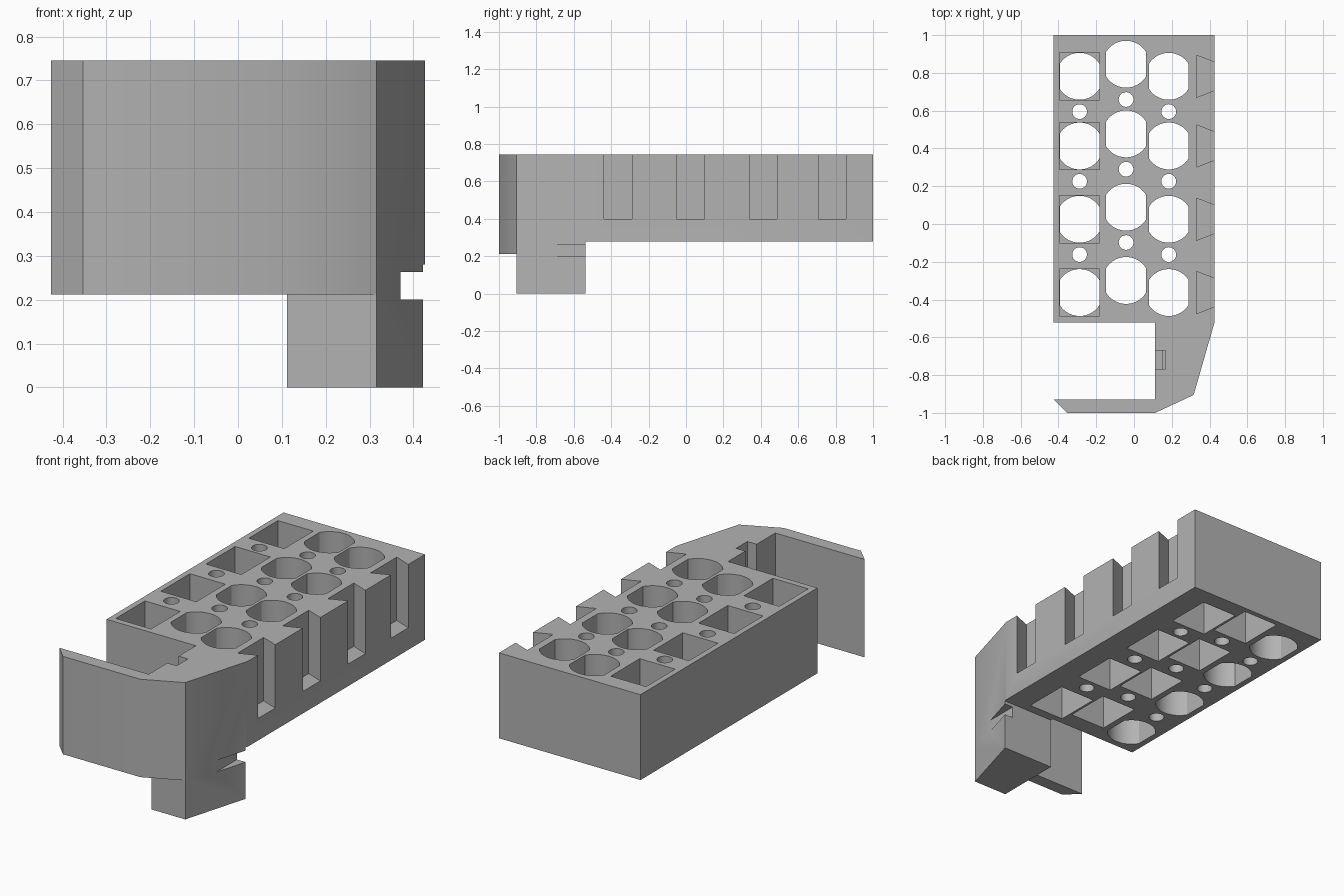
import bpy, bmesh, math

if "Cube" in bpy.data.objects:
    bpy.data.objects.remove(bpy.data.objects["Cube"])

grey = bpy.data.materials.new("grey plastic")
grey.diffuse_color = (0.45, 0.45, 0.45, 1)
grey.use_nodes = True
grey.node_tree.nodes["Principled BSDF"].inputs["Base Color"].default_value = grey.diffuse_color


def prism(name, pts, z0, z1):
    """Extrude a flat outline from z0 up to z1."""
    bm = bmesh.new()
    face = bm.faces.new([bm.verts.new((x, y, z0)) for x, y in pts])
    ext = bmesh.ops.extrude_face_region(bm, geom=[face])
    for v in ext["geom"]:
        if isinstance(v, bmesh.types.BMVert):
            v.co.z = z1
    bmesh.ops.recalc_face_normals(bm, faces=bm.faces)
    me = bpy.data.meshes.new(name)
    bm.to_mesh(me)
    bm.free()
    ob = bpy.data.objects.new(name, me)
    bpy.context.collection.objects.link(ob)
    me.materials.append(grey)
    return ob


def rect(x0, x1, y0, y1):
    return [(x0, y0), (x1, y0), (x1, y1), (x0, y1)]


def disc(cx, cy, r, half=None, n=24):
    """Circle, optionally with its left and right sides cut flat."""
    if half is None:
        return [(cx + r * math.cos(math.tau * i / n), cy + r * math.sin(math.tau * i / n)) for i in range(n)]
    a0 = math.acos(half / r)
    arc = [a0 + (math.pi - 2 * a0) * i / n for i in range(n + 1)]
    return [(cx + r * math.cos(a + s), cy + r * math.sin(a + s)) for s in (0, math.pi) for a in arc]


# Body: block, side arm and hooked front plate in one outline
TOP, BOTTOM = 0.745, 0.28
body = prism("holder_body", [
    (-0.426, 1), (-0.426, -0.522), (0.112, -0.522), (0.112, -0.928), (-0.426, -0.928),
    (-0.354, -1), (0.112, -1), (0.316, -0.905), (0.426, -0.522), (0.426, 1)], 0, TOP)

cutters = []


def cut(pts, z0, z1):
    cutters.append(prism("cutter", pts, z0, z1))


# Space below the block and below the front plate
cut(rect(-1, 1, -0.537, 2), -1, BOTTOM)
cut(rect(-1, 1, -2, -0.905), -1, 0.212)
# Slot in the outer side of the leg
cut(rect(0.37, 1, -0.8, -0.4), 0.2, 0.263)
# Notch on the inner side of the arm, with a step
cut(rect(0.05, 0.15, -0.768, -0.67), 0.3, 1)
cut(rect(0.05, 0.168, -0.767, -0.671), 0.42, 1)

# Pockets: flat-sided round bores, square on one half of the height
ROWS = (0.782, 0.413, 0.025, -0.363)
MID = 0.512
for cx, shift, square_top in ((-0.288, 0, True), (-0.042, 0.064, False), (0.184, 0, False)):
    for i, y in enumerate(ROWS):
        cy = y + shift
        cut(disc(cx, cy, 0.124, 0.105), 0.1, 1)
        sq = rect(cx - 0.1065, cx + 0.1065, cy - 0.125, cy + 0.125)
        if square_top:
            cut(sq, MID, 1)
        else:
            cut(sq, 0.1, MID)
        # Small through holes between the pockets
        if i < 3:
            cut(disc(cx, cy - 0.187, 0.039), 0.1, 1)

# Dovetail grooves on the right side
for y in ROWS:
    cut([(0.33, y - 0.112), (0.33, y + 0.112), (0.452, y + 0.0645), (0.452, y - 0.0645)], 0.4, 1)

# Apply all cuts
for c in cutters:
    m = body.modifiers.new("cut", "BOOLEAN")
    m.operation, m.solver, m.object = "DIFFERENCE", "EXACT", c
dg = bpy.context.evaluated_depsgraph_get()
result = bpy.data.meshes.new_from_object(body.evaluated_get(dg))
body.modifiers.clear()
body.data = result
for c in cutters:
    bpy.data.objects.remove(c)
result.materials.clear()
result.materials.append(grey)
for p in result.polygons:
    p.material_index = 0

bpy.context.view_layer.objects.active = body
body.select_set(True)
bpy.ops.object.shade_smooth_by_angle(angle=math.radians(30))
